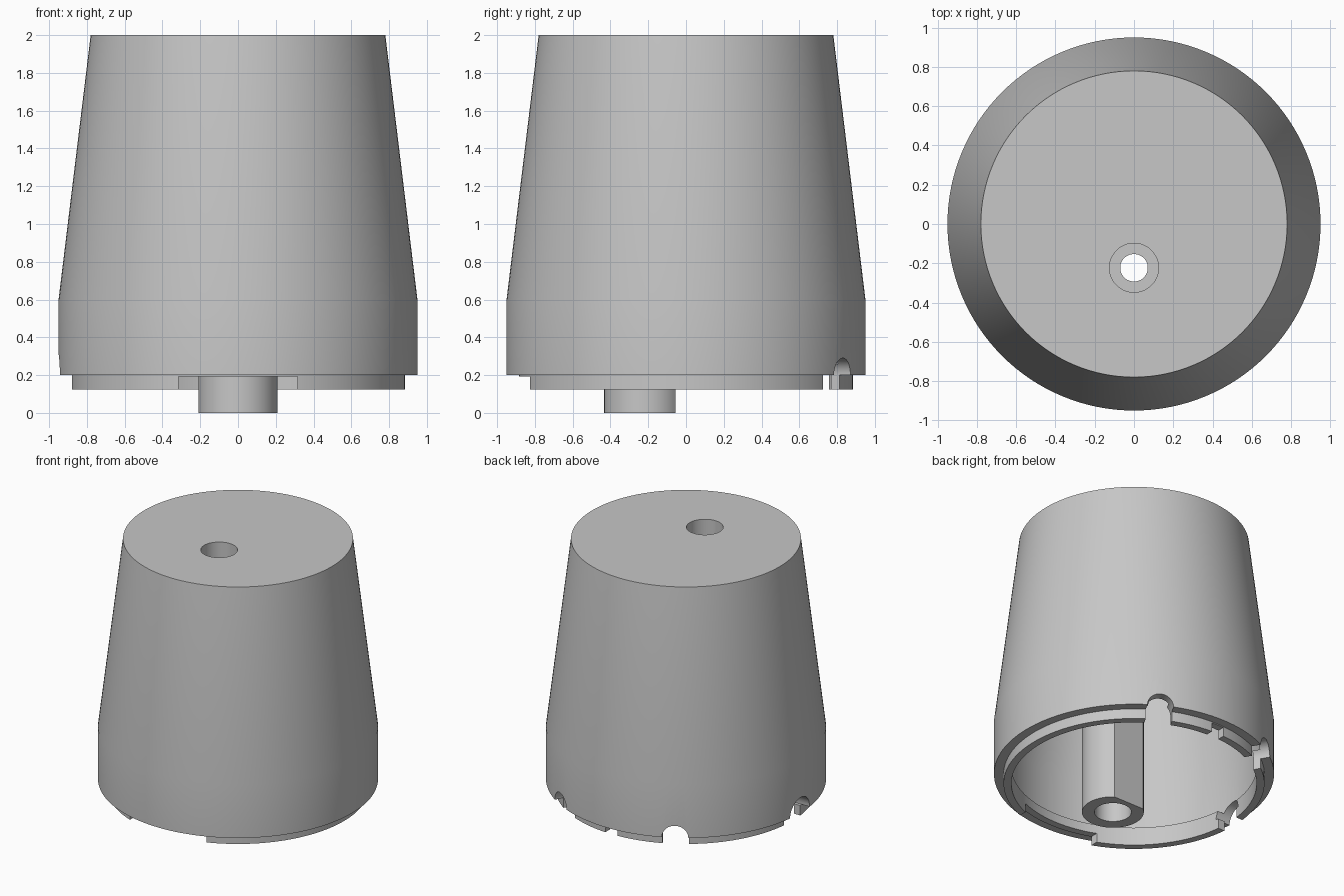
import bpy, bmesh, math
from mathutils import Matrix, Vector

if "Cube" in bpy.data.objects:
    bpy.data.objects.remove(bpy.data.objects["Cube"])

grey = bpy.data.materials.new("plain grey")
grey.diffuse_color = (0.57, 0.57, 0.57, 1)
grey.use_nodes = True
grey.node_tree.nodes["Principled BSDF"].inputs["Base Color"].default_value = grey.diffuse_color


def finish(bm, name):
    bmesh.ops.recalc_face_normals(bm, faces=bm.faces)
    me = bpy.data.meshes.new(name)
    bm.to_mesh(me)
    bm.free()
    me.materials.append(grey)
    ob = bpy.data.objects.new(name, me)
    bpy.context.collection.objects.link(ob)
    return ob


def lathe(name, profile, n, cx=0, cy=0):
    """Closed solid turned around a vertical axis; the profile starts and ends at r = 0."""
    bm = bmesh.new()
    rings = []
    for r, z in profile:
        count = n if r > 0 else 1
        rings.append([bm.verts.new((cx + r * math.cos(2 * math.pi * i / n),
                                    cy + r * math.sin(2 * math.pi * i / n), z))
                      for i in range(count)])
    for a, b in zip(rings, rings[1:]):
        for i in range(n):
            j = (i + 1) % n
            quad = [a[i % len(a)], a[j % len(a)], b[j % len(b)], b[i % len(b)]]
            bm.faces.new(list(dict.fromkeys(quad)))
    return finish(bm, name)


def prism(name, outline, depth, matrix=Matrix()):
    """Extrude a flat outline along its local z, then place it."""
    bm = bmesh.new()
    face = bm.faces.new([bm.verts.new((x, y, 0)) for x, y in outline])
    ext = bmesh.ops.extrude_face_region(bm, geom=[face])
    moved = [v for v in ext["geom"] if isinstance(v, bmesh.types.BMVert)]
    bmesh.ops.translate(bm, vec=(0, 0, depth), verts=moved)
    bmesh.ops.transform(bm, matrix=matrix, verts=bm.verts)
    return finish(bm, name)


def combine(target, tool, operation):
    mod = target.modifiers.new("bool", 'BOOLEAN')
    mod.operation = operation
    mod.solver = 'EXACT'
    mod.object = tool
    bpy.context.view_layer.objects.active = target
    bpy.ops.object.modifier_apply(modifier=mod.name)
    bpy.data.objects.remove(tool)


# thin hollow tapered shell with a thicker stepped lip ring underneath
shell = lathe("hollow_cover", [
    (0, 2), (0.78, 2), (0.95, 0.6), (0.95, 0.2), (0.885, 0.2), (0.885, 0.125),
    (0.832, 0.125), (0.832, 0.26), (0.885, 0.26), (0.885, 0.6), (0.723, 1.935), (0, 1.935)], 128)

# round post with a flat on its back side
R, CY, FLAT = 0.21, -0.223, 0.167
a0 = math.asin(FLAT / R)
arc = [math.pi - a0 + (math.pi + 2 * a0) * i / 48 for i in range(49)]
post = prism("post", [(R * math.cos(a), CY + R * math.sin(a)) for a in arc], 1.97)
combine(shell, post, 'UNION')

# screw bore: wide at both ends with a narrow shoulder between
bore = lathe("bore", [(0, -0.1), (0.125, -0.1), (0.125, 0.45), (0.07, 0.45),
                      (0.07, 0.57), (0.125, 0.57), (0.125, 2.1), (0, 2.1)], 48, 0, CY)
combine(shell, bore, 'DIFFERENCE')

# three arched notches through the wall, the left one larger
for deg, r, w in ((61, 0.09, 0.09), (120.5, 0.09, 0.09), (180, 0.115, 0.095)):
    arch = [(-w, 0.05), (w, 0.05), (w, 0.199)] + [
        (r * math.cos(math.pi * i / 24), 0.2 + r * math.sin(math.pi * i / 24))
        for i in range(25)] + [(-w, 0.199)]
    a = math.radians(deg)
    radial = Vector((math.cos(a), math.sin(a), 0))
    tangent = Vector((-math.sin(a), math.cos(a), 0))
    m = Matrix((tangent, (0, 0, 1), radial)).transposed().to_4x4()
    m.translation = radial * 0.7
    combine(shell, prism("notch", arch, 0.4, m), 'DIFFERENCE')

# wide gap at the front of the lip, narrow gap at the back
for half, y0, y1 in ((0.316, -1.1, -0.65), (0.05, 0.65, 1.1)):
    gap = prism("gap", [(-half, y0), (half, y0), (half, y1), (-half, y1)], 0.143,
                Matrix.Translation((0, 0, 0.05)))
    combine(shell, gap, 'DIFFERENCE')

# smooth round walls, sharp edges
bpy.ops.object.select_all(action='DESELECT')
shell.select_set(True)
bpy.context.view_layer.objects.active = shell
bpy.ops.object.shade_smooth_by_angle(angle=math.radians(30))
